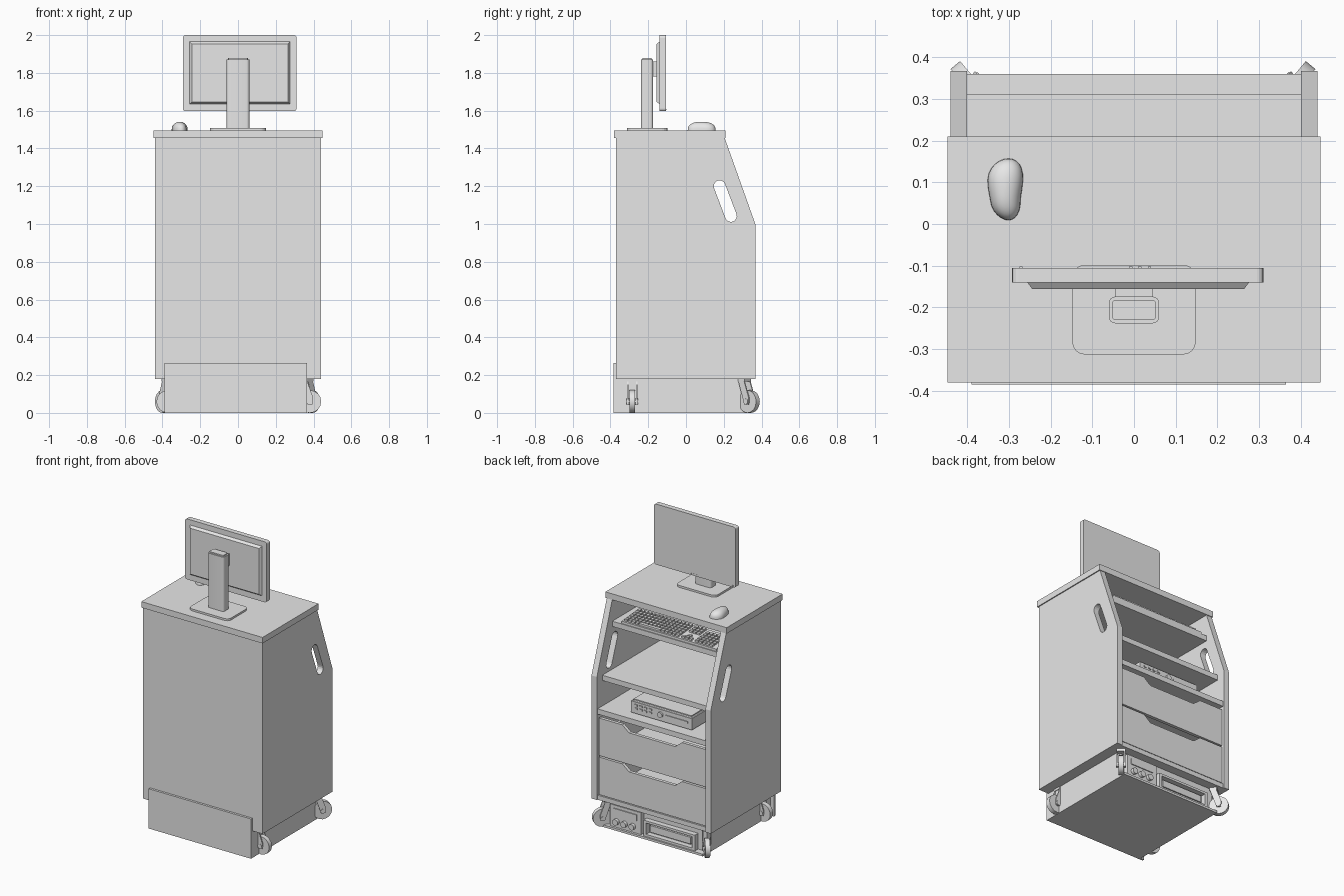
import bpy, bmesh, math
from mathutils import Matrix, Vector

old = bpy.data.objects.get("Cube")
if old:
    bpy.data.objects.remove(old, do_unlink=True)

grey = bpy.data.materials.new("light_grey")
grey.use_nodes = True
colour = (0.8, 0.8, 0.8, 1)
grey.diffuse_color = colour
grey.node_tree.nodes["Principled BSDF"].inputs["Base Color"].default_value = colour


def finish(name, bm, smooth=False):
    bmesh.ops.recalc_face_normals(bm, faces=bm.faces)
    mesh = bpy.data.meshes.new(name)
    bm.to_mesh(mesh)
    bm.free()
    ob = bpy.data.objects.new(name, mesh)
    bpy.context.collection.objects.link(ob)
    mesh.materials.append(grey)
    if smooth:
        bpy.ops.object.select_all(action='DESELECT')
        ob.select_set(True)
        bpy.context.view_layer.objects.active = ob
        bpy.ops.object.shade_smooth_by_angle(angle=math.radians(35))
    return ob


def add_box(bm, x, y, z):
    """Box spanning the (low, high) pairs."""
    size = [b - a for a, b in (x, y, z)]
    mid = [(a + b) / 2 for a, b in (x, y, z)]
    mat = Matrix.Translation(mid) @ Matrix.Diagonal((*size, 1))
    return bmesh.ops.create_cube(bm, size=1, matrix=mat)["verts"]


def box(name, x, y, z):
    bm = bmesh.new()
    add_box(bm, x, y, z)
    return finish(name, bm)


def add_prism(bm, points, axis, low, high):
    """Outline extruded along axis 0, 1 or 2."""
    def place(p, h):
        c = list(p)
        c.insert(axis, h)
        return c
    face = bm.faces.new([bm.verts.new(place(p, low)) for p in points])
    new = bmesh.ops.extrude_face_region(bm, geom=[face])["geom"]
    shift = Vector(place((0, 0), high - low))
    bmesh.ops.translate(bm, vec=shift, verts=[g for g in new if isinstance(g, bmesh.types.BMVert)])


def prism(name, points, axis, low, high, smooth=False):
    bm = bmesh.new()
    add_prism(bm, points, axis, low, high)
    return finish(name, bm, smooth)


def rounded(a, b, r, n=4):
    """Rounded rectangle outline between two opposite corners."""
    pts = []
    corners = [(b[0] - r, b[1] - r), (a[0] + r, b[1] - r), (a[0] + r, a[1] + r), (b[0] - r, a[1] + r)]
    for q, (cx, cy) in enumerate(corners):
        for i in range(n + 1):
            t = (q + i / n) * math.pi / 2
            pts.append((cx + r * math.cos(t), cy + r * math.sin(t)))
    return pts


def add_cylinder(bm, centre, r, depth, sides=14):
    """Cylinder lying along y."""
    mat = Matrix.Translation(centre) @ Matrix.Rotation(math.pi / 2, 4, 'X')
    bmesh.ops.create_cone(bm, cap_ends=True, segments=sides, radius1=r, radius2=r, depth=depth, matrix=mat)


# Side panels with a slanted grip slot cut through
outline = [(-.37, .18), (.367, .18), (.367, 1), (.205, 1.455), (-.37, 1.455)]
top, low, r = Vector((.178, 1.2)), Vector((.238, 1.042)), .031
lean = math.atan2(top.y - low.y, top.x - low.x) - math.pi / 2
slot = []
for centre, start in ((top, 0), (low, math.pi)):
    for i in range(9):
        t = lean + start + i * math.pi / 8
        slot.append((centre.x + r * math.cos(t), centre.y + r * math.sin(t)))
for name, a, b in (("left_panel", .4, .44), ("right_panel", -.44, -.4)):
    panel = prism(name, outline, 0, a, b)
    cutter = prism("slot_cutter", slot, 0, a - .1, b + .1)
    cutter.hide_render = True
    mod = panel.modifiers.new("slot", 'BOOLEAN')
    mod.operation, mod.solver, mod.object = 'DIFFERENCE', 'EXACT', cutter
    bpy.context.view_layer.objects.active = panel
    bpy.ops.object.modifier_apply(modifier=mod.name)
    bpy.data.objects.remove(cutter, do_unlink=True)

# Carcass
inner = (-.4, .4)
box("front_wall", inner, (-.37, -.345), (.18, 1.455))
box("worktop", (-.447, .447), (-.38, .21), (1.455, 1.495))
box("cabinet_floor", inner, (-.345, .36), (.18, .21))
for name, depth, z in (("keyboard_shelf", .205, 1.31), ("middle_shelf", .31, .99), ("lower_shelf", .36, .785)):
    box(name, inner, (-.345, depth), (z - .035, z))

# Drawers with a scooped finger grip
for name, z in (("upper_drawer", .475), ("lower_drawer", .215)):
    h = z + .25
    front = [(-.393, z), (.393, z), (.393, h), (.22, h), (.17, h - .04), (-.17, h - .04), (-.22, h), (-.393, h)]
    bm = bmesh.new()
    add_prism(bm, front, 1, .335, .357)
    add_box(bm, (-.37, .37), (-.3, .335), (z + .01, z + .03))
    for s in (-1, 1):
        add_box(bm, sorted((s * .355, s * .37)), (-.3, .335), (z + .03, z + .17))
    add_box(bm, (-.355, .355), (-.3, -.285), (z + .03, z + .17))
    finish(name, bm)

# Plinth and cover plate
box("plinth", (-.365, .365), (-.37, .3), (0, .18))
box("plinth_tray", (-.365, .365), (.3, .345), (0, .015))
box("cover_plate", (-.39, .365), (-.385, -.37), (0, .265))

# Power unit at the back of the plinth
bm = bmesh.new()
add_box(bm, (.1, .33), (.3, .33), (.015, .16))
add_box(bm, (.13, .3), (.33, .336), (.1, .14))
for x in (.16, .22, .28):
    add_cylinder(bm, (x, .335, .055), .02, .03)
finish("power_unit", bm, True)
bm = bmesh.new()
add_box(bm, (-.3, .08), (.3, .335), (.015, .03))
add_box(bm, (-.3, .08), (.3, .335), (.105, .12))
for x in (-.3, .06):
    add_box(bm, (x, x + .02), (.3, .335), (.03, .105))
add_box(bm, (-.26, .04), (.3, .322), (.045, .09))
finish("drive_bay", bm)

# Casters
for name, x, y, turn in (("front_left_caster", .38, -.285, 0), ("front_right_caster", -.372, -.285, 180),
                         ("back_left_caster", .385, .335, 50), ("back_right_caster", -.39, .335, 130)):
    bm = bmesh.new()
    add_cylinder(bm, (0, 0, .06), .06, .03, 16)
    add_cylinder(bm, (0, 0, .06), .015, .06, 10)
    for s in (-.027, .02):
        add_prism(bm, [(-.055, .172), (-.012, .045), (.015, .045), (.018, .08), (-.015, .172)], 1, s, s + .007)
    add_box(bm, (-.055, -.01), (-.027, .027), (.165, .18))
    bm.transform(Matrix.Translation((x, y, 0)) @ Matrix.Rotation(math.radians(turn), 4, 'Z'))
    finish(name, bm, True)

# Monitor facing the back
prism("monitor_panel", rounded((-.292, 1.597), (.31, 2), .015), 1, -.14, -.106)
bm = bmesh.new()
lip = add_box(bm, (-.256, .276), (-.156, -.14), (1.635, 1.965))
for v in lip:
    if v.co.y < -.15:
        v.co.x += .012 if v.co.x < 0 else -.012
        v.co.z += .012 if v.co.z < 1.8 else -.012
finish("monitor_back", bm)
bm = bmesh.new()
for x in (-.275, -.012, .01, .033):
    add_box(bm, (x, x + .008), (-.106, -.102), (1.604, 1.61))
finish("monitor_buttons", bm)
box("monitor_arm", (-.045, .045), (-.18, -.14), (1.78, 1.86))
bm = bmesh.new()
add_prism(bm, rounded((-.06, -.238), (.06, -.174), .015), 2, 1.505, 1.878)
rim = [e for e in bm.edges if all(v.co.z > 1.87 for v in e.verts)]
bmesh.ops.bevel(bm, geom=rim, offset=.008, segments=2, affect='EDGES')
finish("monitor_stem", bm, True)
prism("monitor_foot", rounded((-.148, -.313), (.148, -.098), .03), 2, 1.495, 1.508)

# Keyboard: tilted body with blocks of keys
kz = 1.31
bm = bmesh.new()
add_prism(bm, [(.025, kz), (.2, kz), (.2, kz + .016), (.025, kz + .03)], 0, -.365, .335)
finish("keyboard_body", bm)
bm = bmesh.new()
for start, count, rows in ((.322, 15, range(6)), (-.1, 3, (0, 1, 2, 5)), (-.1 - .027, 1, (4,)), (-.2, 5, range(1, 6))):
    for row in rows:
        y = .034 + row * .027
        z = kz + .028 - row * .0022
        wide = start > 0 and row == 5
        for i in range(count):
            x = start - i * .027
            if wide and 4 <= i <= 9:
                if i > 4:
                    continue
                add_box(bm, (x - .157, x), (y, y + .021), (z, z + .013))
            else:
                add_box(bm, (x - .021, x), (y, y + .021), (z, z + .013))
finish("keyboard_keys", bm)

# Recorder on the lower shelf
bm = bmesh.new()
add_box(bm, (-.25, .2), (0, .295), (.792, .88))
edges = [e for e in bm.edges if all(v.co.z > .87 for v in e.verts)]
bmesh.ops.bevel(bm, geom=edges, offset=.012, segments=3, affect='EDGES')
finish("recorder", bm, True)
bm = bmesh.new()
add_cylinder(bm, (-.02, .3, .835), .018, .014)
for i in range(4):
    for z in (.82, .842):
        x = .17 - i * .035
        add_box(bm, (x - .02, x), (.295, .301), (z, z + .012))
add_box(bm, (-.22, -.06), (.295, .3), (.83, .842))
finish("recorder_controls", bm, True)

# Mouse: domed, waisted and slightly curved
bm = bmesh.new()
bmesh.ops.create_uvsphere(bm, u_segments=28, v_segments=18, radius=1)
for v in bm.verts:
    x, y, z = v.co
    full = math.copysign(abs(y) ** .8, y)
    waist = 1 + .12 * y - .1 * math.exp(-12 * (y + .2) ** 2)
    v.co = (-.305 + .043 * x * waist + .008 * (y * y - .5), .083 + .074 * full, 1.495 + .046 * max(z, 0) ** .8)
bmesh.ops.remove_doubles(bm, verts=bm.verts, dist=.0001)
finish("mouse", bm, True)
